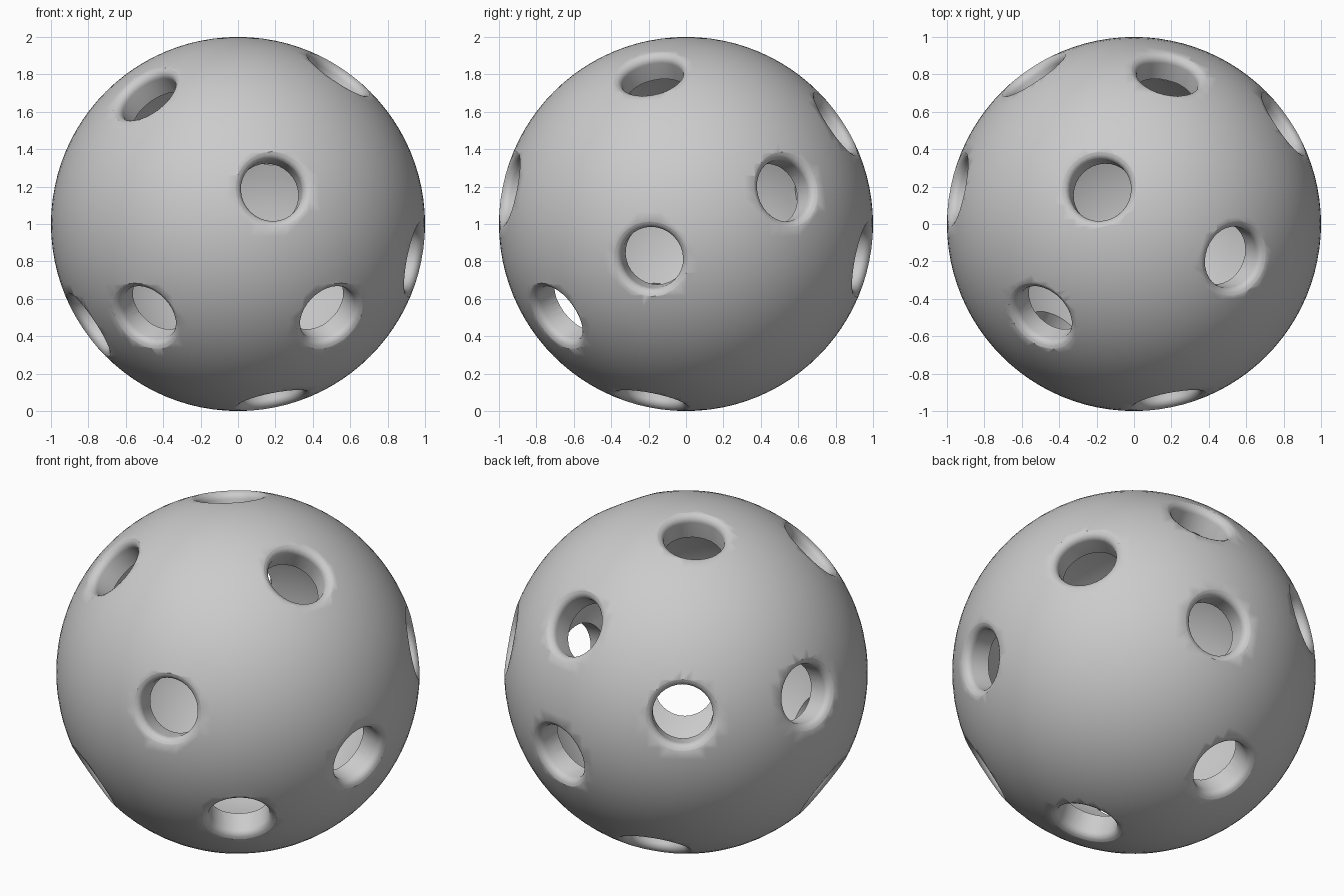
import bpy, bmesh, math
from mathutils import Vector, Matrix

if "Cube" in bpy.data.objects:
    bpy.data.objects.remove(bpy.data.objects["Cube"])

CENTRE = Vector((0, 0, 1))
OUTER, INNER = 1.0, 0.85
HOLE_R, FILLET = 0.167, 0.042
SEGMENTS = 32

# outward directions of the holes
HOLES = [
    (.19, -.96, .19), (-.5, -.7, -.5), (.5, -.7, -.5), (-.5, -.5, .7),
    (.55, -.19, .82), (.96, -.19, -.19), (-.82, -.18, -.55), (.19, -.19, -.96),
    (.82, .55, .19), (.19, .82, .55), (.19, .96, -.19), (-.19, .19, .96),
    (-.55, .82, .19), (-.96, .19, .19), (-.18, .56, -.81),
]


def new_object(name, bm):
    mesh = bpy.data.meshes.new(name)
    bm.to_mesh(mesh)
    bm.free()
    obj = bpy.data.objects.new(name, mesh)
    bpy.context.collection.objects.link(obj)
    return obj


def add_lathe(bm, profile, matrix):
    """Closed solid of revolution about local z, profile as (radius, z)."""
    rings = []
    for r, z in profile:
        rings.append([bm.verts.new(matrix @ Vector((
            r * math.cos(math.tau * i / SEGMENTS),
            r * math.sin(math.tau * i / SEGMENTS), z))) for i in range(SEGMENTS)])
    for a, b in zip(rings, rings[1:]):
        for i in range(SEGMENTS):
            j = (i + 1) % SEGMENTS
            bm.faces.new((a[i], a[j], b[j], b[i]))
    bm.faces.new(rings[0][::-1])
    bm.faces.new(rings[-1])


# hollow ball: outer skin plus inward-facing inner skin
bm = bmesh.new()
place = Matrix.Translation(CENTRE)
bmesh.ops.create_uvsphere(bm, u_segments=96, v_segments=48, radius=OUTER, matrix=place)
outer_faces = set(bm.faces)
bmesh.ops.create_uvsphere(bm, u_segments=64, v_segments=32, radius=INNER, matrix=place)
bmesh.ops.reverse_faces(bm, faces=[f for f in bm.faces if f not in outer_faces])
ball = new_object("perforated_ball", bm)

# hole cutter profile: straight bore, rounded lip, flare clear of the skin
lip_z = math.sqrt(OUTER ** 2 - (HOLE_R + FILLET) ** 2) - FILLET
profile = [(HOLE_R, 0.7)]
for k in range(7):
    a = math.radians(78) * k / 6
    profile.append((HOLE_R + FILLET * (1 - math.cos(a)), lip_z + FILLET * math.sin(a)))
profile += [(HOLE_R + FILLET + 0.005, lip_z + FILLET + 0.006), (0.23, 1.1)]

bm = bmesh.new()
for d in HOLES:
    turn = Vector(d).to_track_quat('Z', 'Y').to_matrix().to_4x4()
    add_lathe(bm, profile, place @ turn)
cutter = new_object("hole_cutters", bm)
cutter.hide_render = True

# cut the holes, then smooth with crisp inner edges
cut = ball.modifiers.new("holes", 'BOOLEAN')
cut.operation = 'DIFFERENCE'
cut.solver = 'EXACT'
cut.object = cutter
bpy.context.view_layer.objects.active = ball
ball.select_set(True)
bpy.ops.object.modifier_apply(modifier=cut.name)
bpy.data.objects.remove(cutter)
bpy.ops.object.shade_smooth_by_angle(angle=math.radians(40))
